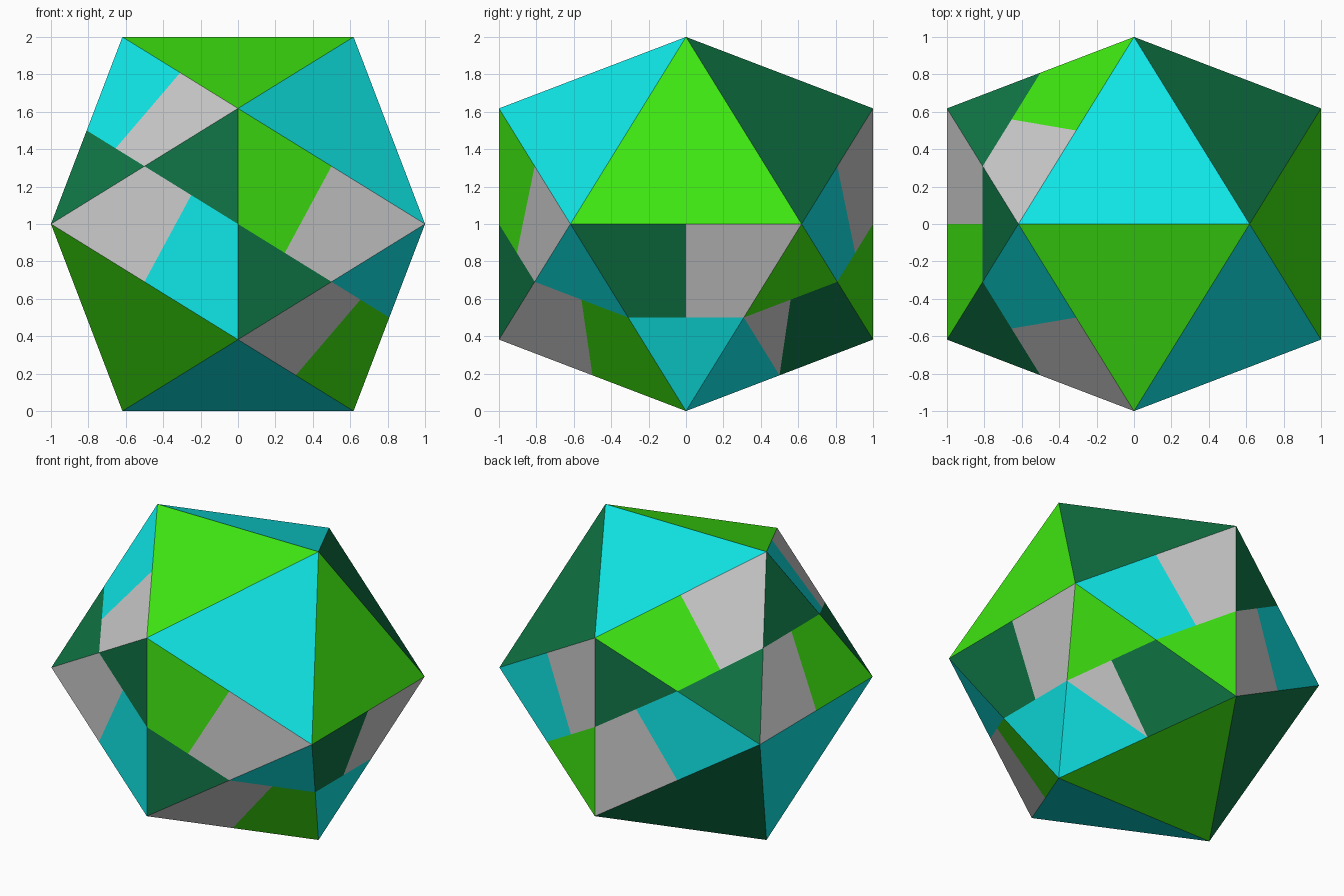
import bpy, bmesh
from mathutils import Vector

if "Cube" in bpy.data.objects:
    bpy.data.objects.remove(bpy.data.objects["Cube"])

S = 0.618034  # golden ratio minus one

# Twelve corners: Top/Bottom, Front/bacK, and the four on the waist
P = {}
for n, s in (("l", -1), ("r", 1)):
    P["T" + n] = Vector((s * S, 0, 2))
    P["B" + n] = Vector((s * S, 0, 0))
    P[n + "f"] = Vector((s, -S, 1))
    P[n + "k"] = Vector((s, S, 1))
for n, s in (("F", -1), ("K", 1)):
    P[n + "t"] = Vector((0, s, 1 + S))
    P[n + "b"] = Vector((0, s, 1 - S))

COLORS = {"green": (0.05, 0.8, 0.006, 1), "cyan": (0.005, 0.8, 0.8, 1),
          "dark_green": (0.005, 0.18, 0.06, 1), "grey": None}
panels = {c: [] for c in COLORS}


def mid(a, b):
    return (a + b) / 2


def whole(names, color):
    panels[color].append([P[n] for n in names.split()])


def split(names, tip, left, right):
    """Cut a triangle into a tip triangle and two halves of the remaining band."""
    c, a, b = (P[n] for n in names.split())
    ca, cb, ab = mid(c, a), mid(c, b), mid(a, b)
    m = mid(ca, cb)
    panels[tip].append([c, ca, cb])
    panels[right].append([b, cb, m, ab])
    if isinstance(left, tuple):  # left half cut once more across its diagonal
        panels[left[0]].append([a, ca, ab])
        panels[left[1]].append([ca, m, ab])
    else:
        panels[left].append([a, ca, m, ab])


# Faces of a single colour
whole("Tr Tl Ft", "green")
whole("Tr Tl Kt", "cyan")
whole("Tr rf rk", "green")
whole("Tr Ft rf", "cyan")
whole("Tr Kt rk", "dark_green")
whole("Br Bl Fb", "cyan")
whole("Br Bl Kb", "green")
whole("Bl Kb lk", "dark_green")
whole("Bl lf lk", "cyan")
whole("Bl Fb lf", "green")

# Faces cut into panels: tip corner first, then left and right corners
split("Fb Ft rf", "dark_green", "green", "grey")
split("Ft lf Fb", "dark_green", "grey", "cyan")
split("Kb Kt rk", "green", "grey", "cyan")
split("Kt Kb lk", "dark_green", "grey", "cyan")
split("Tl lk lf", "dark_green", "grey", "green")
split("Br rf rk", "cyan", "dark_green", "grey")
split("lf Tl Ft", "dark_green", "cyan", "grey")
split("lk Tl Kt", "dark_green", "grey", "green")
split("rf Fb Br", "cyan", "grey", "green")
split("rk Br Kb", "green", ("cyan", "grey"), "dark_green")

# One flat-shaded object per colour
center = Vector((0, 0, 1))
for color, polys in panels.items():
    bm = bmesh.new()
    for pts in polys:
        face = bm.faces.new([bm.verts.new(p) for p in pts])
        face.normal_update()
        if face.normal.dot(face.calc_center_median() - center) < 0:
            face.normal_flip()
    bmesh.ops.remove_doubles(bm, verts=bm.verts[:], dist=1e-4)
    mesh = bpy.data.meshes.new(color + "_panels")
    bm.to_mesh(mesh)
    bm.free()
    if COLORS[color]:
        mat = bpy.data.materials.new(color)
        mat.diffuse_color = COLORS[color]
        mat.use_nodes = True
        mat.node_tree.nodes["Principled BSDF"].inputs["Base Color"].default_value = mat.diffuse_color
        mesh.materials.append(mat)
    bpy.context.collection.objects.link(bpy.data.objects.new(color + "_panels", mesh))
